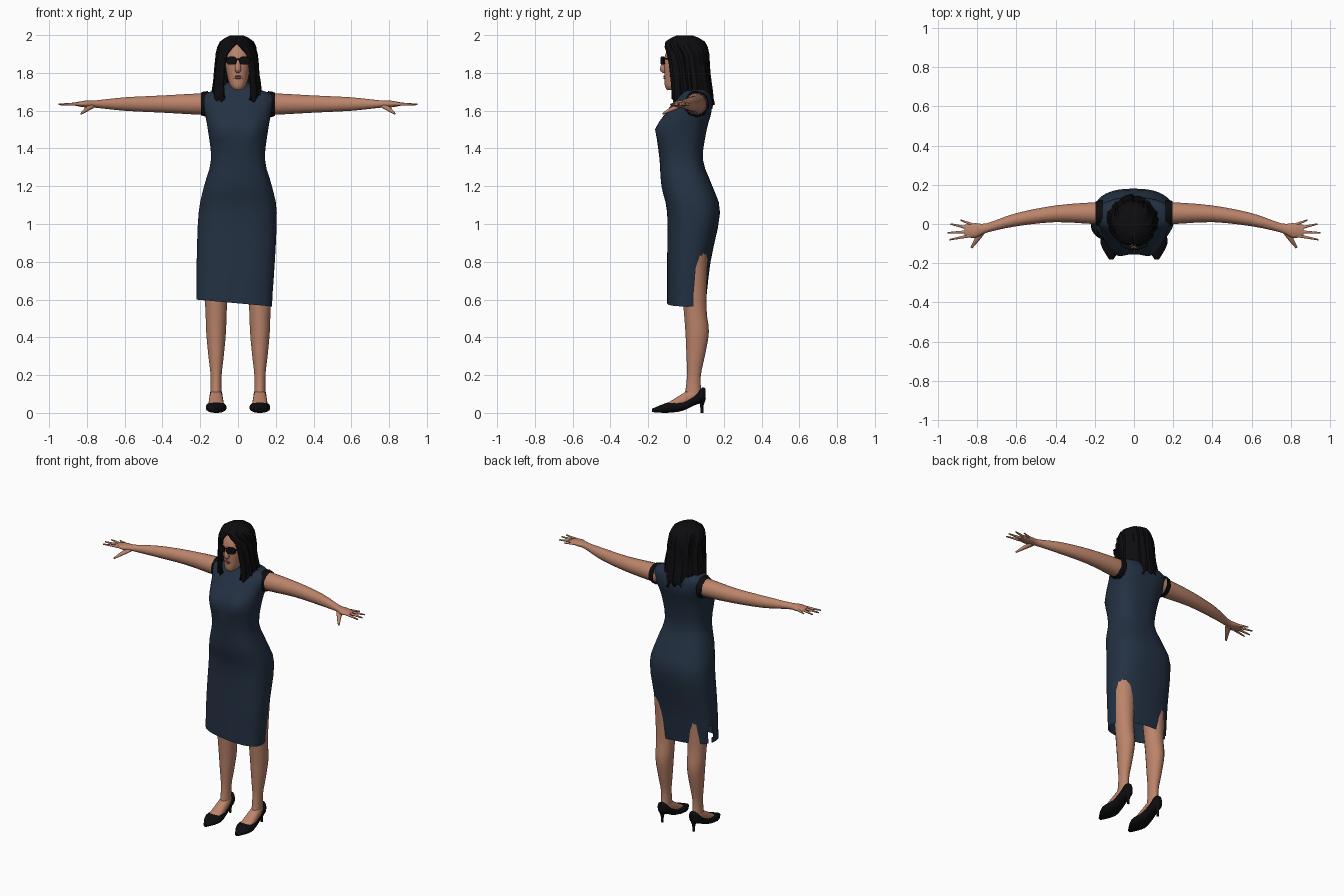
import bpy, bmesh, math, random
from mathutils import Vector

random.seed(4)
cube = bpy.data.objects.get("Cube")
if cube:
    bpy.data.objects.remove(cube, do_unlink=True)

X, Y, Z = Vector((1, 0, 0)), Vector((0, 1, 0)), Vector((0, 0, 1))
SIDES = (("left", 1), ("right", -1))


def material(name, color):
    mat = bpy.data.materials.new(name)
    mat.use_nodes = True
    mat.diffuse_color = (*color, 1)
    bsdf = mat.node_tree.nodes["Principled BSDF"]
    bsdf.inputs["Base Color"].default_value = (*color, 1)
    return mat


skin = material("skin", (0.5, 0.23, 0.145))
lip_color = material("lip", (0.34, 0.12, 0.085))
navy = material("navy_cloth", (0.017, 0.031, 0.056))
black = material("black", (0.004, 0.004, 0.005))


def finish(name, bm, mat, angle=50):
    bmesh.ops.recalc_face_normals(bm, faces=bm.faces)
    mesh = bpy.data.meshes.new(name)
    bm.to_mesh(mesh)
    bm.free()
    mesh.materials.append(mat)
    obj = bpy.data.objects.new(name, mesh)
    bpy.context.collection.objects.link(obj)
    bpy.ops.object.select_all(action="DESELECT")
    obj.select_set(True)
    bpy.context.view_layer.objects.active = obj
    bpy.ops.object.shade_smooth_by_angle(angle=math.radians(angle))
    return obj


def spline(keys, steps):
    """Smooth curve through a few key cross-sections."""
    padded = [keys[0], *keys, keys[-1]]
    result = []
    for before, start, end, after in zip(padded, padded[1:], padded[2:], padded[3:]):
        for step in range(steps):
            t = step / steps
            ring = []
            for a, b, c, d in zip(before, start, end, after):
                bend = (a - 2 * b + c) * (1 - t) + (b - 2 * c + d) * t
                ring.append(b + (c - b) * t - bend * t * (1 - t) / 2)
            result.append(ring)
    result.append(keys[-1])
    return result


def bridge(bm, rows, closed=True):
    count = len(rows[0])
    for lower, upper in zip(rows, rows[1:]):
        for i in range(count if closed else count - 1):
            j = (i + 1) % count
            bm.faces.new((lower[i], lower[j], upper[j], upper[i]))


def loft(name, keys, mat, u=X, v=Y, power=2, sides=20, steps=3, capped=True, fray=0, edit=None):
    """Each key is a centre x, y, z and two radii, along u and v."""
    bm = bmesh.new()
    rows = []
    for x, y, z, ru, rv in spline(keys, steps):
        row = []
        for i in range(sides):
            angle = math.tau * (i + 0.5) / sides
            c, s = math.cos(angle), math.sin(angle)
            scale = 1 + random.uniform(-fray, fray)
            along_u = math.copysign(abs(c) ** (2 / power), c) * ru * scale
            along_v = math.copysign(abs(s) ** (2 / power), s) * rv * scale
            row.append(bm.verts.new(Vector((x, y, z)) + u * along_u + v * along_v))
        rows.append(row)
    bridge(bm, rows)
    if capped:
        bm.faces.new(rows[0])
        bm.faces.new(rows[-1])
    if edit:
        edit(bm)
    return finish(name, bm, mat)


def upright(name, keys, mat, x=0, **options):
    """Each key is a height, half width, front y and back y."""
    rings = [(x, (front + back) / 2, z, half, (back - front) / 2) for z, half, front, back in keys]
    return loft(name, rings, mat, **options)


# Dress: fitted body with side slit, slanted hem, bust and notched collar
def shape_dress(bm):
    slit = []
    for face in bm.faces:
        middle = face.calc_center_median()
        if middle.z < 0.72 and middle.x < -0.185 and 0.035 < middle.y < 0.065:
            slit.append(face)
    bmesh.ops.delete(bm, geom=slit, context="FACES")
    for vert in bm.verts:
        p = vert.co
        p.x -= 0.02 * max(0, min(1, (1.1 - p.z) * 2))
        if p.z < 0.6:
            p.z -= 0.09 * p.x
        if p.y < 0:
            across = (abs(p.x) - 0.085) / 0.045
            height = (p.z - 1.5) / 0.05
            p.y -= 0.02 * math.exp(-across ** 2 - height ** 2)
        if p.z > 1.74 and p.y < 0 and abs(p.x) < 0.02:
            p.z -= 0.025


upright("dress", [
    (0.58, 0.2, -0.1, 0.105), (0.8, 0.207, -0.1, 0.13), (1.06, 0.207, -0.1, 0.18),
    (1.2, 0.18, -0.13, 0.14), (1.34, 0.143, -0.14, 0.09), (1.5, 0.16, -0.153, 0.11),
    (1.6, 0.178, -0.1, 0.136), (1.68, 0.188, -0.04, 0.13), (1.72, 0.09, -0.02, 0.1),
    (1.75, 0.06, -0.02, 0.085),
], navy, power=2.5, sides=64, capped=False, edit=shape_dress)

# Neck and head
upright("neck", [(1.68, 0.05, -0.015, 0.08), (1.79, 0.05, -0.05, 0.07)], skin)
upright("head", [
    (1.71, 0.018, -0.1, -0.06), (1.73, 0.04, -0.112, 0), (1.78, 0.057, -0.114, 0.05),
    (1.87, 0.07, -0.116, 0.08), (1.94, 0.06, -0.09, 0.08), (1.97, 0.025, -0.04, 0.04),
], skin, power=2.2, sides=32)
upright("nose", [(1.8, 0.009, -0.123, -0.1), (1.82, 0.017, -0.139, -0.1),
                 (1.88, 0.007, -0.118, -0.1)], skin, sides=12)
for part, z in (("upper_lip", 1.782), ("lower_lip", 1.772)):
    loft(part, [(-0.023, -0.106, z, 0.004, 0.001), (0, -0.114, z, 0.006, 0.005),
                (0.023, -0.106, z, 0.004, 0.001)], lip_color, u=Y, v=Z, sides=10)

# Sunglasses
for side, s in SIDES:
    loft(side + "_lens", [(s * 0.034, y, 1.865, 0.028, 0.022) for y in (-0.127, -0.119)],
         black, u=X + Y * s * 0.3, v=Z, power=2.8, steps=1)
    loft(side + "_temple", [(s * 0.066, -0.115, 1.875, 0.003, 0.005),
                            (s * 0.076, 0.02, 1.87, 0.003, 0.005)], black, v=Z, sides=8, steps=1)
loft("glasses_bridge", [(x, -0.128, 1.873, 0.004, 0.004) for x in (-0.015, 0.015)],
     black, u=Y, v=Z, sides=8, steps=1)


# Hair: ridged shell, open around the face, with a ragged lower edge
def build_hair(keys, columns=72):
    bm = bmesh.new()
    ridges = [1 + random.uniform(-0.045, 0.045) for _ in range(columns)]
    rows = []
    for z, half, front, back, opening in spline(keys, 2):
        opening = max(0, opening)
        row = []
        for i, ridge in enumerate(ridges):
            degrees = opening + (360 - 2 * opening) * i / (columns - 1) - 90
            c, s = math.cos(math.radians(degrees)), math.sin(math.radians(degrees))
            scale = ridge + random.uniform(-0.015, 0.015)
            x, y = c * half * scale, (front + back) / 2 + s * (back - front) / 2 * scale
            row.append(bm.verts.new((x - 0.006, y, z)))
        rows.append(row)
    for vert in rows[-1]:
        vert.co.z += random.uniform(-0.025, 0.025) + max(0, -vert.co.y) / 2
    bridge(bm, rows, closed=False)
    bm.faces.new(rows[0])
    hair = finish("hair", bm, black, 35)
    thickness = hair.modifiers.new("thickness", "SOLIDIFY")
    thickness.thickness, thickness.offset = 0.018, 0


# Each key is a height, half width, front y, back y and half opening in degrees
build_hair([
    (1.99, 0.03, -0.045, 0.03, 0), (1.96, 0.08, -0.1, 0.09, 0), (1.9, 0.1, -0.11, 0.11, 32),
    (1.8, 0.11, -0.106, 0.116, 41), (1.7, 0.122, -0.09, 0.13, 37), (1.63, 0.125, -0.085, 0.138, 32),
])

FINGERS = {"index": (0.84, -0.06, 0.94, -0.08), "middle": (0.85, -0.04, 0.95, -0.045),
           "ring": (0.85, -0.02, 0.935, 0), "little": (0.82, -0.005, 0.885, 0.02)}

for side, s in SIDES:
    # Arm, flattening into the palm
    arm = [(0.13, 0.055, 0.052, 0.055), (0.2, 0.055, 0.056, 0.057), (0.4, 0.052, 0.043, 0.046),
           (0.6, 0.022, 0.034, 0.036), (0.75, -0.02, 0.024, 0.02), (0.81, -0.033, 0.038, 0.018),
           (0.865, -0.034, 0.03, 0.008)]
    loft(side + "_arm", [(s * x, y, 1.635, depth, height) for x, y, depth, height in arm],
         skin, u=Y, v=Z)
    for finger, (x, y, tip_x, tip_y) in FINGERS.items():
        loft(f"{side}_{finger}_finger", [(s * x, y, 1.635, 0.009, 0.009),
                                         (s * tip_x, tip_y, 1.633, 0.004, 0.004)],
             skin, u=Y, v=Z, sides=10)
    loft(side + "_thumb", [(s * 0.775, -0.035, 1.624, 0.018, 0.013),
                           (s * 0.805, -0.085, 1.604, 0.011, 0.011),
                           (s * 0.83, -0.122, 1.584, 0.005, 0.005)],
         skin, u=X * s + Y / 2, v=Z, sides=10)

    # Frayed armhole trim
    trim = [(0.158, 0.068), (0.178, 0.066), (0.196, 0.06)]
    loft(side + "_armhole_trim", [(s * x, 0.055, 1.635, r, r) for x, r in trim],
         black, u=Y, v=Z, sides=32, steps=1, capped=False, fray=0.05)

    # Leg, foot and heeled shoe
    middle = s * 0.116
    upright(side + "_leg", [
        (0.95, 0.085, -0.05, 0.12), (0.58, 0.059, -0.016, 0.108), (0.43, 0.053, -0.004, 0.122),
        (0.3, 0.041, 0.002, 0.1), (0.19, 0.029, 0.005, 0.078), (0.08, 0.031, -0.01, 0.085),
    ], skin, x=middle)
    foot = [(0.09, 0.085, 0.022, 0.03), (0.04, 0.088, 0.032, 0.045),
            (-0.05, 0.05, 0.04, 0.032), (-0.11, 0.028, 0.04, 0.017)]
    shoe = [(0.103, 0.1, 0.016, 0.03), (0.085, 0.094, 0.033, 0.04), (0.04, 0.068, 0.036, 0.03),
            (-0.02, 0.038, 0.042, 0.028), (-0.1, 0.027, 0.055, 0.027), (-0.18, 0.013, 0.012, 0.009)]
    for part, keys, mat in (("foot", foot, skin), ("shoe", shoe, black)):
        loft(f"{side}_{part}", [(middle, *key) for key in keys], mat, v=Z, power=2.3)
    heel = [(0.075, 0.022), (0.04, 0.01), (0, 0.008)]
    loft(side + "_heel", [(middle, 0.084, z, r, r) for z, r in heel], black, sides=12)
